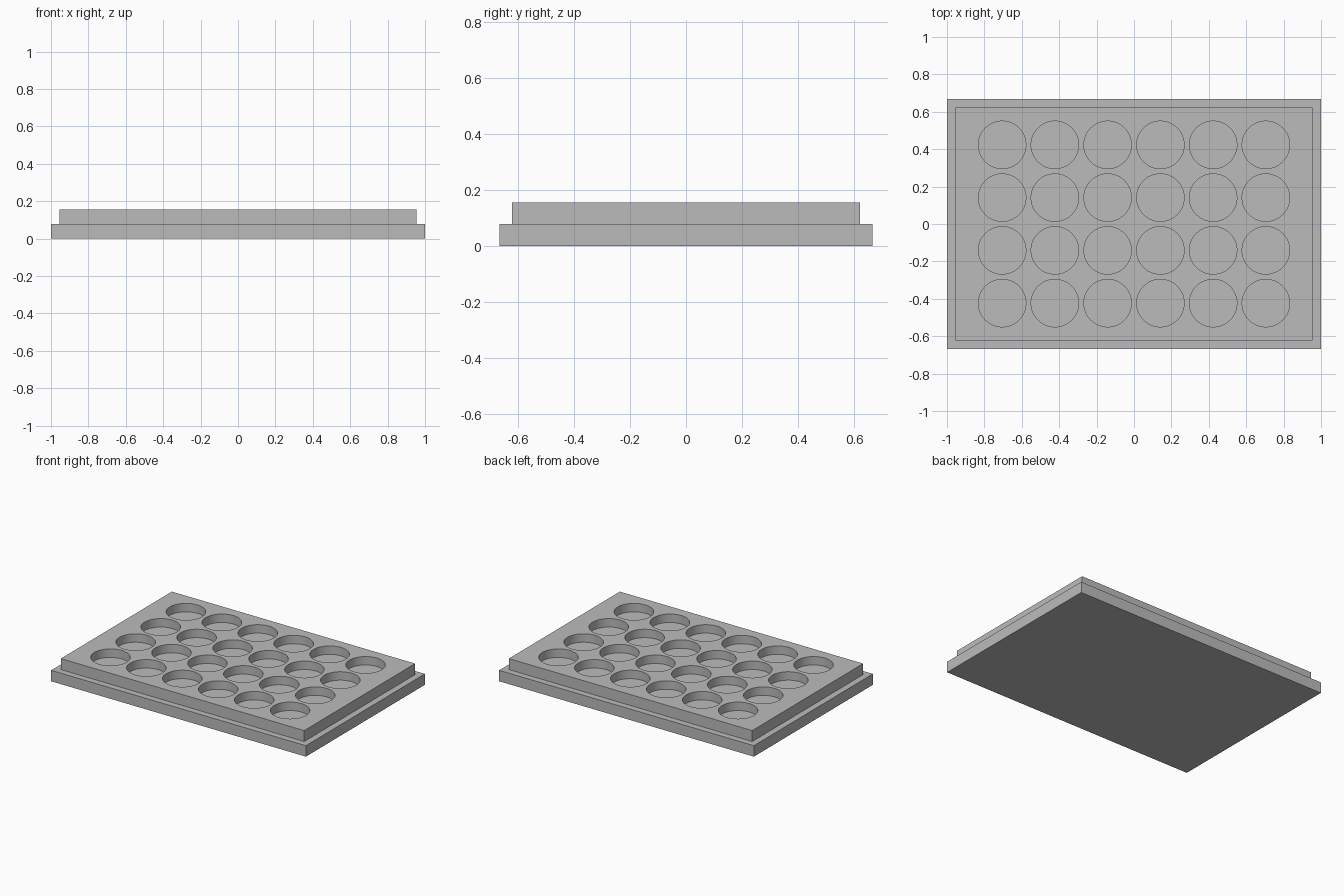
import bpy, bmesh
from mathutils import Matrix, Vector

old = bpy.data.objects.get("Cube")
if old:
    bpy.data.objects.remove(old, do_unlink=True)

TIER = 0.078          # height of each tier
PITCH = 0.282         # well spacing
RADIUS = 0.127
DEPTH = 0.06
COLS, ROWS = 6, 4

grey = bpy.data.materials.new("light grey plastic")
grey.use_nodes = True
grey.diffuse_color = (0.5, 0.5, 0.5, 1)
grey.node_tree.nodes["Principled BSDF"].inputs["Base Color"].default_value = (0.5, 0.5, 0.5, 1)


def make_object(name, bm):
    mesh = bpy.data.meshes.new(name)
    bm.to_mesh(mesh)
    bm.free()
    mesh.materials.append(grey)
    obj = bpy.data.objects.new(name, mesh)
    bpy.context.collection.objects.link(obj)
    return obj


def slab(name, width, length, z0, z1):
    bm = bmesh.new()
    place = Matrix.Translation((0, 0, (z0 + z1) / 2))
    size = Matrix.Diagonal(Vector((width, length, z1 - z0, 1)))
    bmesh.ops.create_cube(bm, size=1, matrix=place @ size)
    return make_object(name, bm)


# Wide flange and the narrower deck standing on it
flange = slab("base_flange", 2, 1.334, 0, TIER)
deck = slab("well_deck", 1.91, 1.244, TIER, 2 * TIER)

# Grid of round well cutters
bm = bmesh.new()
for i in range(COLS):
    for j in range(ROWS):
        centre = ((i - (COLS - 1) / 2) * PITCH, (j - (ROWS - 1) / 2) * PITCH, 2 * TIER)
        bmesh.ops.create_cone(bm, cap_ends=True, segments=64, radius1=RADIUS,
                              radius2=RADIUS, depth=2 * DEPTH,
                              matrix=Matrix.Translation(centre))
cutter = make_object("well_cutter", bm)
cutter.hide_render = True

# Cut the wells, keep the rims sharp and the walls smooth
cut = deck.modifiers.new("wells", "BOOLEAN")
cut.operation = "DIFFERENCE"
cut.solver = "EXACT"
cut.object = cutter
bpy.ops.object.select_all(action="DESELECT")
deck.select_set(True)
bpy.context.view_layer.objects.active = deck
bpy.ops.object.modifier_apply(modifier=cut.name)
bpy.ops.object.shade_smooth_by_angle()
bpy.data.objects.remove(cutter, do_unlink=True)
